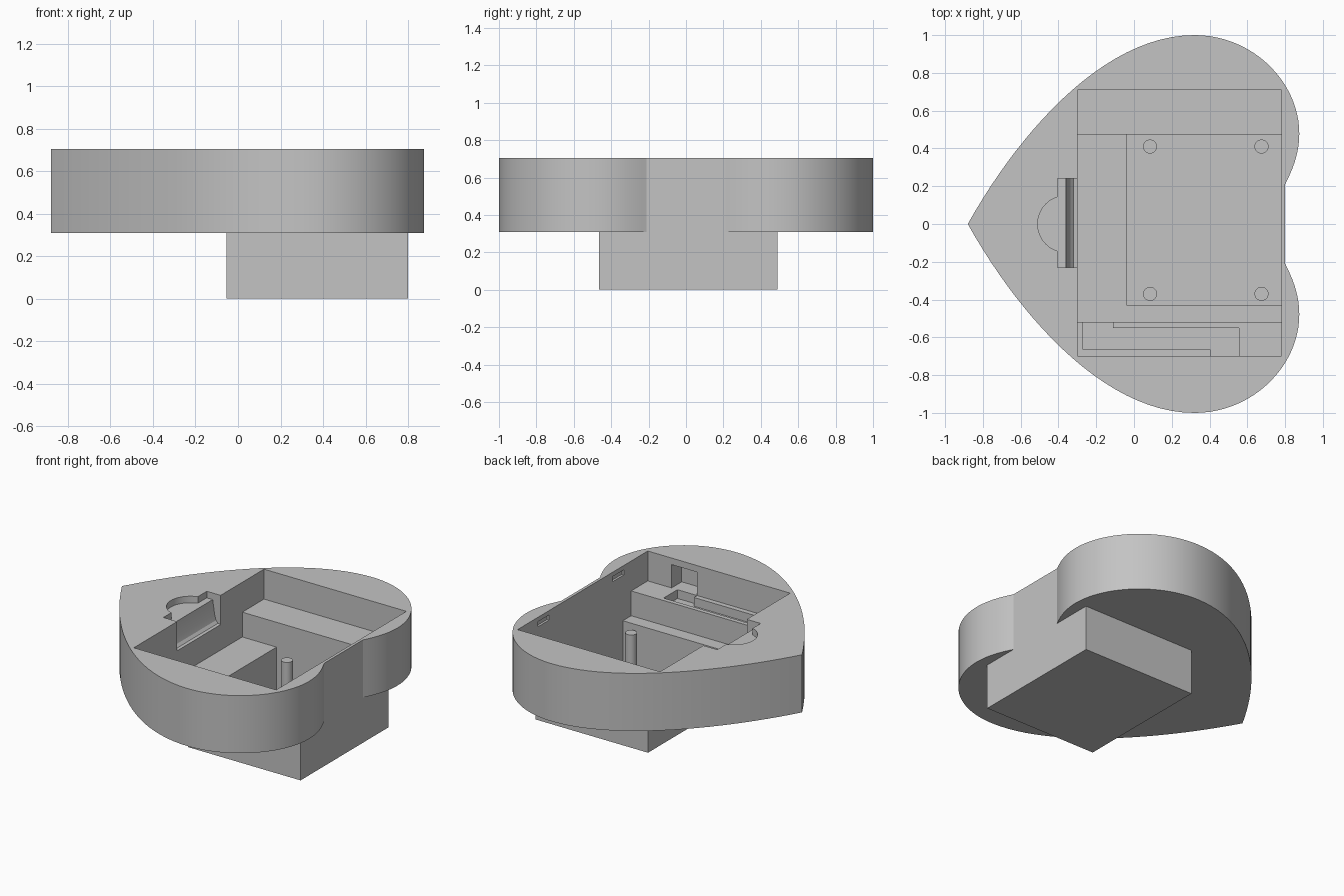
import bpy
import bmesh
import math
from mathutils import Vector
from mathutils.geometry import interpolate_bezier

cube = bpy.data.objects.get("Cube")
if cube:
    bpy.data.objects.remove(cube)

grey = bpy.data.materials.new("plain grey")
grey.use_nodes = True
colour = (0.55, 0.55, 0.55, 1)
grey.diffuse_color = colour
grey.node_tree.nodes["Principled BSDF"].inputs["Base Color"].default_value = colour

TOP, OVER = 0.705, 0.9        # rim height, and cutter height above the rim
BASE, FLOOR, SHELF = 0.31, 0.33, 0.50


def prism(name, outline, offset):
    """Closed solid from a planar outline of 3D points, swept by offset."""
    bm = bmesh.new()
    face = bm.faces.new([bm.verts.new(p) for p in outline])
    swept = bmesh.ops.extrude_face_region(bm, geom=[face])["geom"]
    bmesh.ops.translate(bm, vec=offset,
                        verts=[v for v in swept if isinstance(v, bmesh.types.BMVert)])
    bmesh.ops.recalc_face_normals(bm, faces=bm.faces)
    mesh = bpy.data.meshes.new(name)
    bm.to_mesh(mesh)
    bm.free()
    mesh.materials.append(grey)
    obj = bpy.data.objects.new(name, mesh)
    bpy.context.collection.objects.link(obj)
    return obj


def upright(name, points, z0, z1):
    return prism(name, [(x, y, z0) for x, y in points], (0, 0, z1 - z0))


def box(name, x0, x1, y0, y1, z0, z1):
    return upright(name, [(x0, y0), (x1, y0), (x1, y1), (x0, y1)], z0, z1)


def circle(cx, cy, r, n):
    return [(cx + r * math.cos(math.tau * i / n), cy + r * math.sin(math.tau * i / n))
            for i in range(n)]


def combine(target, tool, operation):
    """Apply a boolean and discard the tool."""
    tool.hide_render = True
    mod = target.modifiers.new("boolean", "BOOLEAN")
    mod.operation, mod.object, mod.solver = operation, tool, "EXACT"
    graph = bpy.context.evaluated_depsgraph_get()
    mesh = bpy.data.meshes.new_from_object(target.evaluated_get(graph))
    target.modifiers.clear()
    target.data = mesh
    bpy.data.objects.remove(tool)


# Heart outline: one half from three curves, then mirrored
knots = [((-0.88, 0), (-0.60, 0.50), (-0.15, 1.0), (0.32, 1.0)),
         ((0.32, 1.0), (0.63, 1.0), (0.875, 0.75), (0.875, 0.48)),
         ((0.875, 0.48), (0.875, 0.36), (0.83, 0.27), (0.80, 0.21))]
half = []
for a, b, c, d in knots:
    pts = interpolate_bezier(Vector(a), Vector(b), Vector(c), Vector(d), 24)
    half += [(p.x, p.y) for p in pts[:-1]]
half.append((0.80, 0.21))
outline = half + [(x, -y) for x, y in reversed(half[1:])]

# Heart body with the square compartment below
body = upright("heart_case", outline, BASE, TOP)
combine(body, box("compartment", -0.055, 0.80, -0.465, 0.49, 0, 0.4), "UNION")

# Stepped cavity: side shelves, floor, deep pocket
combine(body, box("shelf_cut", -0.30, 0.78, -0.70, 0.71, SHELF, OVER), "DIFFERENCE")
combine(body, box("floor_cut", -0.30, 0.78, -0.52, 0.475, FLOOR, OVER), "DIFFERENCE")
combine(body, box("pocket_cut", -0.04, 0.78, -0.43, 0.475, 0.02, OVER), "DIFFERENCE")

# Cable channel in the front shelf and the recess it leads to
channel = [(-0.27, -0.50), (-0.11, -0.50), (-0.11, -0.55), (0.555, -0.55),
           (0.555, -0.70), (0.405, -0.70), (0.405, -0.665), (-0.27, -0.665)]
combine(body, upright("channel_cut", channel, 0.44, 0.6), "DIFFERENCE")
combine(body, box("recess_cut", 0.405, 0.60, -0.81, -0.68, SHELF, 0.66), "DIFFERENCE")

# Lid catches in the flat end wall
for y in (-0.38, 0.43):
    combine(body, box("catch_cut", 0.75, 0.80 - 0.005, y - 0.06, y + 0.06, 0.64, 0.675),
            "DIFFERENCE")

# Hinge notch with a curved drop, and the round finger recess behind it
profile = [(-0.405, OVER), (-0.405, 0.66), (-0.36, 0.66), (-0.345, 0.56),
           (-0.335, 0.525), (-0.32, 0.508), (-0.29, 0.503), (-0.29, OVER)]
combine(body, prism("notch_cut", [(x, -0.23, z) for x, z in profile], (0, 0.47, 0)),
        "DIFFERENCE")
combine(body, upright("finger_cut", circle(-0.36, 0, 0.15, 48), 0.66, OVER), "DIFFERENCE")

# Mounting posts in the pocket
posts = [upright("mounting_post", circle(x, y, 0.037, 24), 0.015, 0.30)
         for x in (0.085, 0.675) for y in (-0.37, 0.41)]

# Smooth curved walls, keep corners sharp
bpy.ops.object.select_all(action="DESELECT")
for obj in [body] + posts:
    obj.select_set(True)
bpy.context.view_layer.objects.active = body
bpy.ops.object.shade_smooth_by_angle(angle=math.radians(25))
